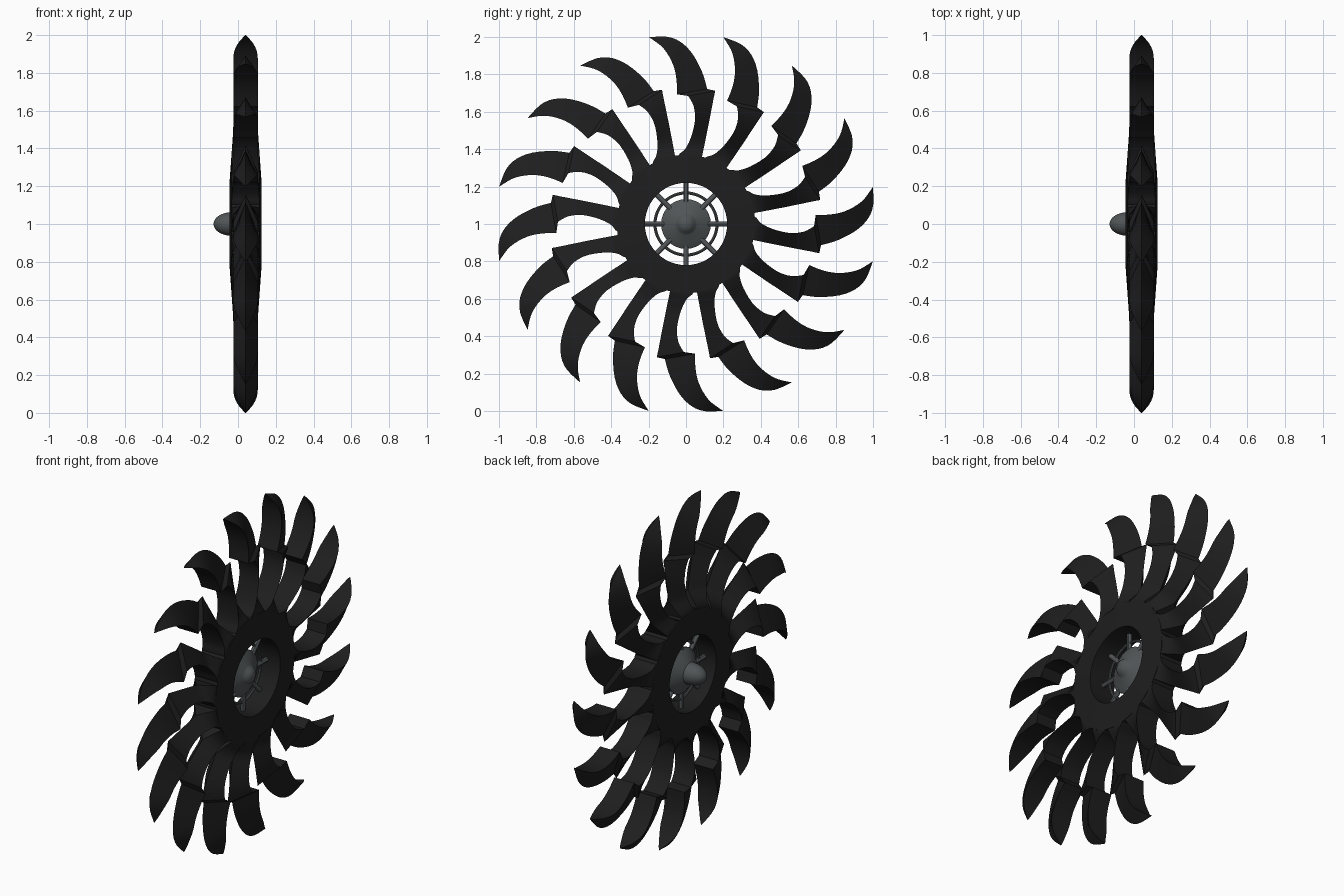
import bpy, bmesh
from math import radians, cos, sin, pi
from mathutils import Vector, Matrix

if "Cube" in bpy.data.objects:
    bpy.data.objects.remove(bpy.data.objects["Cube"])

MID = 0.04                      # x of the wheel's middle plane
BLADES = 16


def material(name, rgb, rough):
    m = bpy.data.materials.new(name)
    m.use_nodes = True
    m.diffuse_color = (*rgb, 1)
    bsdf = next(n for n in m.node_tree.nodes if n.type == "BSDF_PRINCIPLED")
    bsdf.inputs["Base Color"].default_value = (*rgb, 1)
    bsdf.inputs["Roughness"].default_value = rough
    return m


black = material("black_metal", (0.013, 0.013, 0.013), 0.6)
grey = material("grey_metal", (0.08, 0.09, 0.094), 0.5)


def finish(bm, name, mat):
    bmesh.ops.remove_doubles(bm, verts=bm.verts, dist=1e-5)
    bmesh.ops.recalc_face_normals(bm, faces=bm.faces)
    me = bpy.data.meshes.new(name)
    bm.to_mesh(me)
    bm.free()
    me.materials.append(mat)
    ob = bpy.data.objects.new(name, me)
    bpy.context.collection.objects.link(ob)
    bpy.ops.object.select_all(action="DESELECT")
    ob.select_set(True)
    bpy.context.view_layer.objects.active = ob
    bpy.ops.object.shade_smooth_by_angle(angle=radians(30))


def lathe(name, profile, mat, steps, closed=False):
    """Spin (x, radius) points around the wheel axis."""
    bm = bmesh.new()
    vs = [bm.verts.new((x, 0, 1 + r)) for x, r in profile]
    es = [bm.edges.new(p) for p in zip(vs, vs[1:])]
    if closed:
        es.append(bm.edges.new((vs[-1], vs[0])))
    bmesh.ops.spin(bm, geom=vs + es, cent=(0, 0, 1), axis=(1, 0, 0),
                   angle=2 * pi, steps=steps, use_merge=True)
    finish(bm, name, mat)


def ramp(v, lo, hi):
    return min(1, max(0, (v - lo) / (hi - lo)))


def back_thickness(r):
    """Half thickness of the ring and of the blades' concave side."""
    if r > 0.88:
        return 0.065 * (1 - ramp(r, 0.88, 1.019) ** 2)
    return 0.065 + 0.02 * (1 - ramp(r, 0.22, 0.5))


def edge_thickness(r):
    """Half thickness of the cutting edge, which blends into the ring."""
    return back_thickness(r) * (1 - ramp(r, 0.37, 0.46))


def smooth_curve(points, n):
    """Catmull-Rom curve through tuples of numbers."""
    pts = [Vector(p) for p in points]
    pts = [2 * pts[0] - pts[1]] + pts + [2 * pts[-1] - pts[-2]]
    out = []
    for a, b, c, d in zip(pts, pts[1:], pts[2:], pts[3:]):
        for k in range(n):
            t = k / n
            out.append(b + (c - a) * t / 2 + (2 * a - 5 * b + 4 * c - d) * t * t / 2
                       + (3 * b - a - 3 * c + d) * t ** 3 / 2)
    return out + [pts[-2]]


# Blade stations: inner radius, inner angle, outer radius, outer angle
CRESCENT = [
    (1.019, 0, 1.019, 0),
    (0.945, -4.0, 0.998, -7.0),
    (0.850, -6.7, 0.932, -12.3),
    (0.765, -7.5, 0.817, -17.3),
    (0.695, -7.2, 0.731, -20.1),
]
NECK = [
    (0.685, -12.2, 0.729, -23.6),
    (0.630, -15.0, 0.660, -23.7),
    (0.550, -16.2, 0.560, -24.0),
    (0.460, -14.4, 0.460, -24.3),
    (0.400, -10.5, 0.390, -24.5),
    (0.365, -4.5, 0.350, -24.7),
    (0.300, -4.0, 0.300, -25.0),
]
STATIONS = smooth_curve(CRESCENT, 4) + smooth_curve(NECK, 3)


def add_blade(bm, turn):
    """Wedge section: thick concave side, sharp outer edge."""
    loops = []
    for ri, ai, ro, ao in STATIONS:
        back, edge = back_thickness(ri), edge_thickness(ro)
        loop = []
        for r, a, x in ((ro, ao, edge), (ri, ai, back), (ri, ai, -back), (ro, ao, -edge)):
            t = radians(turn + a)
            loop.append(bm.verts.new((MID + x, r * cos(t), 1 + r * sin(t))))
        loops.append(loop)
    for a, b in zip(loops, loops[1:]):
        for i in range(4):
            j = (i + 1) % 4
            bm.faces.new((a[i], b[i], b[j], a[j]))
    bm.faces.new(loops[-1])


# Ring of hooked blades
bm = bmesh.new()
for k in range(BLADES):
    add_blade(bm, (k + 0.5) * 360 / BLADES)
finish(bm, "blades", black)

# Central ring carrying the blades
radii = (0.22, 0.30, 0.37)
lathe("blade_ring",
      [(MID + back_thickness(r), r) for r in radii]
      + [(MID - back_thickness(r), r) for r in reversed(radii)],
      black, 48, closed=True)

# Hub: shallow dome with a small cap on one side and a long nose on the other
hub = [(0.105, 0), (0.102, 0.02), (0.092, 0.04), (0.077, 0.05), (0.07, 0.06),
       (0.056, 0.1), (0.036, 0.133), (0.024, 0.133), (-0.002, 0.1), (-0.025, 0.063),
       (-0.06, 0.06), (-0.09, 0.051), (-0.115, 0.034), (-0.127, 0.015), (-0.13, 0)]
lathe("hub", hub, grey, 32)

# Thin hoop around the hub
SPOKE_X = 0.033
hoop = [(SPOKE_X + 0.008 * cos(i * pi / 4), 0.166 + 0.008 * sin(i * pi / 4))
        for i in range(8)]
lathe("hub_hoop", hoop, grey, 48, closed=True)

# Eight round spokes
bm = bmesh.new()
for k in range(8):
    spoke = (Matrix.Translation((SPOKE_X, 0, 1)) @ Matrix.Rotation(k * pi / 4, 4, "X")
             @ Matrix.Translation((0, 0, 0.165)))
    bmesh.ops.create_cone(bm, cap_ends=True, segments=12, radius1=0.014,
                          radius2=0.014, depth=0.12, matrix=spoke)
finish(bm, "spokes", grey)
